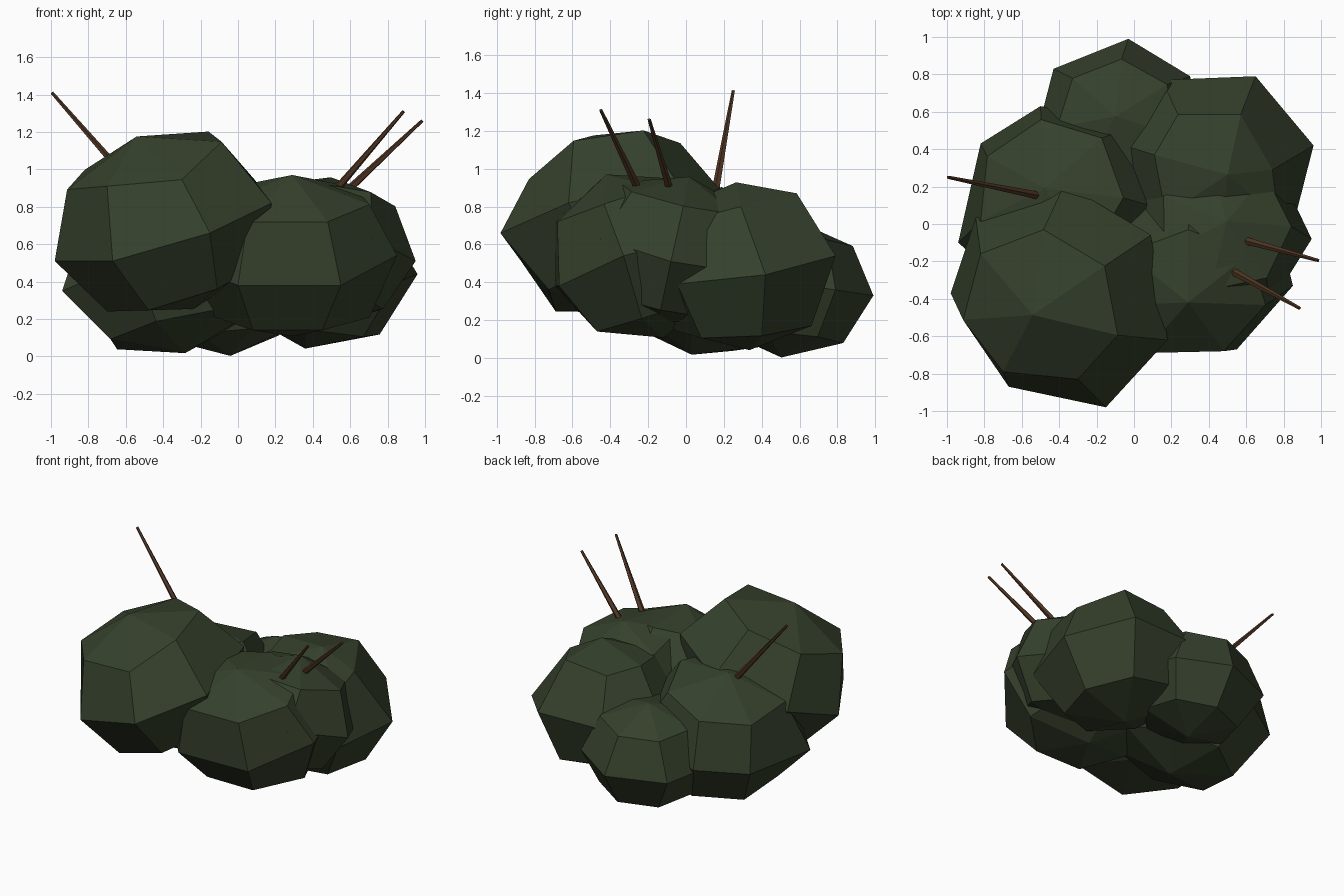
import bpy, bmesh, math
from mathutils import Vector, Matrix

if "Cube" in bpy.data.objects:
    bpy.data.objects.remove(bpy.data.objects["Cube"])

def material(name, rgb):
    m = bpy.data.materials.new(name)
    m.diffuse_color = (*rgb, 1)
    m.use_nodes = True
    m.node_tree.nodes["Principled BSDF"].inputs["Base Color"].default_value = m.diffuse_color
    return m

LEAF = material("dark leaf green", (0.036, 0.052, 0.025))
BARK = material("twig brown", (0.080, 0.036, 0.017))

def finish(name, bm, mat):
    bmesh.ops.recalc_face_normals(bm, faces=bm.faces)
    me = bpy.data.meshes.new(name)
    bm.to_mesh(me)
    bm.free()
    me.materials.append(mat)
    ob = bpy.data.objects.new(name, me)
    bpy.context.collection.objects.link(ob)

def clump(name, centre, rx, ry, height, up, phase, corners=()):
    """Squashed seven-sided, four-band sphere leaning towards 'up'.
    'corners' pulls the nearest vertex to each point, for an uneven shape."""
    bm = bmesh.new()
    bmesh.ops.create_uvsphere(bm, u_segments=7, v_segments=4, radius=1)
    # measure where the ring starts so that 'phase' is a true heading
    v = max(bm.verts, key=lambda q: math.hypot(q.co.x, q.co.y))
    start = math.atan2(v.co.y, v.co.x)
    lean = Vector((0, 0, 1)).rotation_difference(Vector(up)).to_matrix().to_4x4()
    m = (Matrix.Translation(centre) @ lean
         @ Matrix.Diagonal((rx, ry, height, 1))
         @ Matrix.Rotation(math.radians(phase) - start, 4, 'Z'))
    bm.transform(m)
    for c in corners:
        c = Vector(c)
        min(bm.verts, key=lambda q: (q.co - c).length).co = c
    finish(name, bm, LEAF)

def twig(name, a, b):
    a, b = Vector(a), Vector(b)
    d = b - a
    a = a - d * 0.15          # root the twig inside the leaves
    d = b - a
    bm = bmesh.new()
    bmesh.ops.create_cone(bm, cap_ends=True, segments=5, radius1=0.023,
                          radius2=0.009, depth=d.length)
    bm.transform(Matrix.Translation((a + b) / 2)
                 @ d.to_track_quat('Z', 'Y').to_matrix().to_4x4())
    finish(name, bm, BARK)

# Leaf clumps
clump("front_left_clump", (-0.39, -0.39, 0.715), 0.63, 0.62, 0.495, (-0.33, -0.21, 1), -68,
      [(-0.98, -0.37, 0.51), (-0.67, -0.87, 0.51), (-0.15, -0.98, 0.66),
       (0.18, -0.62, 0.82), (-0.70, -0.79, 0.91), (-0.30, -0.83, 0.945)])
clump("front_right_clump", (0.29, -0.26, 0.535), 0.60, 0.49, 0.45, (0, -0.33, 1), -64.3,
      [(0.0, -0.69, 0.38), (0.55, -0.67, 0.38), (0.85, -0.33, 0.54),
       (0.05, -0.69, 0.72), (0.48, -0.68, 0.72), (0.08, -0.47, 0.14),
       (0.45, -0.47, 0.14), (0.29, -0.42, 0.97)])
clump("right_clump", (0.45, -0.07, 0.57), 0.51, 0.51, 0.40, (0.12, 0.22, 1), 0,
      [(0.72, -0.45, 0.63), (0.95, -0.08, 0.51)])
clump("back_right_clump", (0.43, 0.30, 0.485), 0.55, 0.54, 0.45, (0.16, -0.08, 1), 11,
      [(0.15, 0.77, 0.54), (0.65, 0.79, 0.54), (0.96, 0.42, 0.44),
       (0.235, 0.585, 0.84), (0.57, 0.585, 0.87), (0.74, 0.29, 0.80)])
clump("back_left_clump", (-0.38, 0.11, 0.46), 0.57, 0.57, 0.46, (-0.22, 0.18, 1), 98,
      [(-0.94, -0.10, 0.35), (-0.82, 0.43, 0.34), (-0.50, 0.63, 0.36)])
clump("back_clump", (-0.07, 0.54, 0.365), 0.46, 0.45, 0.365, (-0.08, 0.10, 1), 86,
      [(-0.43, 0.83, 0.32), (-0.03, 0.99, 0.33), (0.30, 0.79, 0.36)])

# Bare twigs
twig("left_twig", (-0.55, 0.16, 0.90), (-0.995, 0.25, 1.41))
twig("right_twig_a", (0.54, -0.26, 0.91), (0.885, -0.45, 1.31))
twig("right_twig_b", (0.60, -0.09, 0.90), (0.985, -0.195, 1.26))
